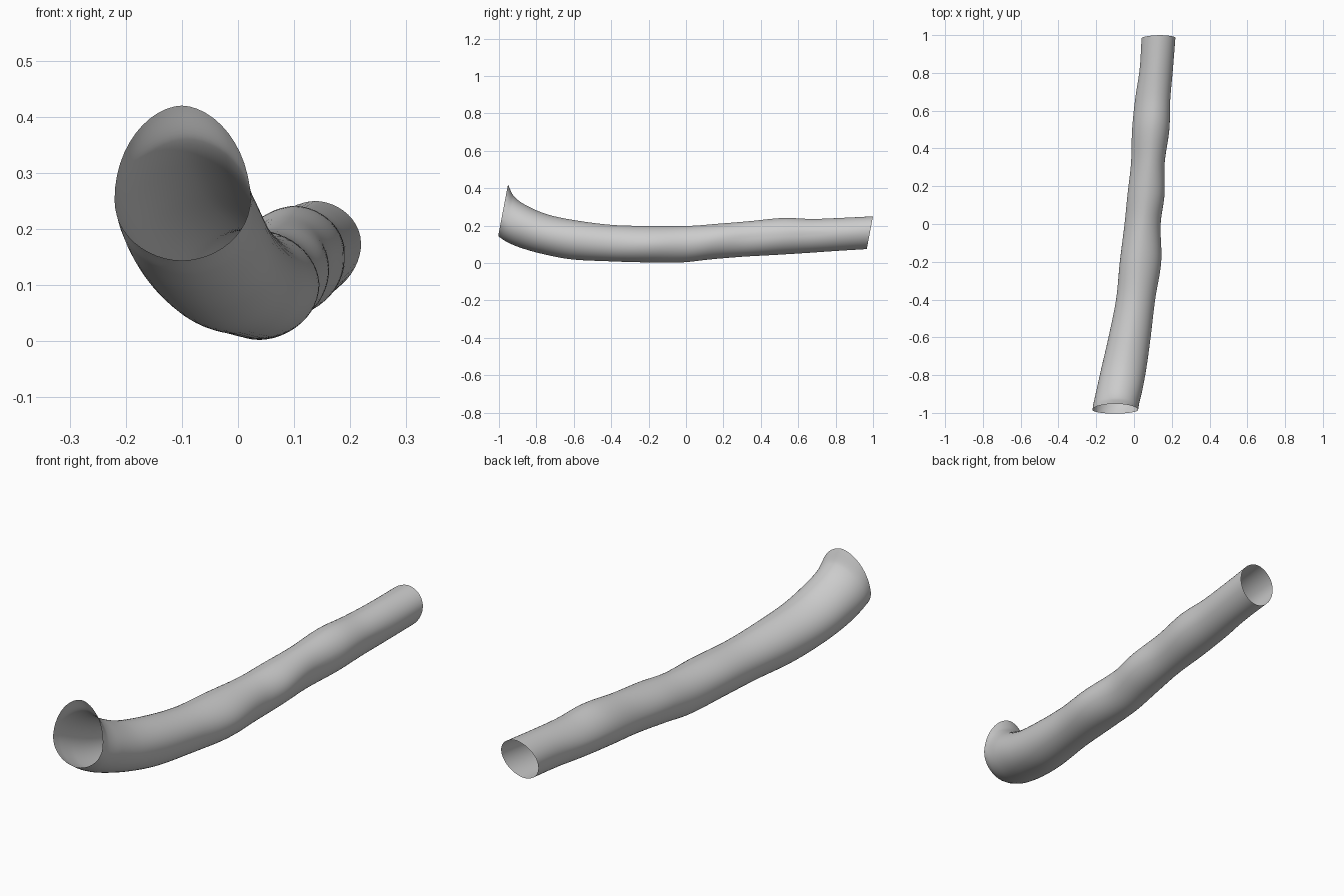
import bpy, bmesh, math

if "Cube" in bpy.data.objects:
    bpy.data.objects.remove(bpy.data.objects["Cube"])

SHEAR = 0.19     # rings lean backwards towards the top
SIDES, STEPS = 48, 8

# station: y, left x, right x, bottom z, top z, z of widest point, x of top and bottom
stations = [
    (-0.978, -0.220, 0.022, 0.144, 0.420, 0.252, -0.10, -0.10),
    (-0.945, -0.214, 0.028, 0.119, 0.360, 0.227, -0.09, -0.09),
    (-0.88, -0.199, 0.044, 0.088, 0.311, 0.198, -0.075, -0.08),
    (-0.76, -0.172, 0.066, 0.052, 0.260, 0.155, -0.05, -0.055),
    (-0.60, -0.135, 0.088, 0.021, 0.227, 0.125, -0.02, -0.025),
    (-0.40, -0.095, 0.112, 0.010, 0.203, 0.108, 0.01, 0.01),
    (-0.20, -0.075, 0.144, 0.004, 0.199, 0.102, 0.03, 0.035),
    (0.00, -0.050, 0.141, 0.004, 0.199, 0.102, 0.05, 0.04),
    (0.15, -0.035, 0.161, 0.020, 0.210, 0.118, 0.07, 0.055),
    (0.32, -0.016, 0.162, 0.034, 0.224, 0.128, 0.085, 0.07),
    (0.50, -0.010, 0.187, 0.044, 0.241, 0.140, 0.10, 0.085),
    (0.66, 0.006, 0.192, 0.054, 0.236, 0.146, 0.112, 0.095),
    (0.82, 0.030, 0.206, 0.065, 0.242, 0.155, 0.125, 0.11),
    (0.983, 0.040, 0.219, 0.075, 0.250, 0.166, 0.138, 0.12),
]


def spline(p0, p1, p2, p3, y):
    """Hermite blend between neighbouring stations at height y along the tube."""
    h = p2[0] - p1[0]
    t = (y - p1[0]) / h
    out = []
    for k in range(1, len(p1)):
        m1 = (p2[k] - p0[k]) / (p2[0] - p0[0]) * h
        m2 = (p3[k] - p1[k]) / (p3[0] - p1[0]) * h
        out.append((2*t**3 - 3*t**2 + 1) * p1[k] + (t**3 - 2*t**2 + t) * m1
                   + (3*t**2 - 2*t**3) * p2[k] + (t**3 - t**2) * m2)
    return out


def ring(bm, y, xl, xr, zb, zt, zw, xt, xb):
    """Lopsided oval made of four quarter arcs."""
    verts = []
    zc = (zb + zt) / 2
    for i in range(SIDES):
        a = 2 * math.pi * i / SIDES
        c, s = math.cos(a), math.sin(a)
        xc = xt if s >= 0 else xb
        xc = (xl + xr) / 2 + (xc - (xl + xr) / 2) * abs(s)
        half = (xr - xl) / 2
        pw = 1.1 if s >= 0 else 1.04
        x = xc + half * math.copysign(abs(c) ** pw, c)
        x = min(max(x, xl), xr)
        z = zw + s * ((zt - zw) if s >= 0 else (zw - zb))
        verts.append(bm.verts.new((x, y + SHEAR * (z - zc), z)))
    return verts


# Tube: open at both ends
bm = bmesh.new()
rings = []
n = len(stations)
for j in range(n - 1):
    p = [stations[max(j - 1, 0)], stations[j], stations[j + 1], stations[min(j + 2, n - 1)]]
    for k in range(STEPS + (j == n - 2)):
        y = p[1][0] + (p[2][0] - p[1][0]) * k / STEPS
        rings.append(ring(bm, y, *spline(*p, y)))
for a, b in zip(rings, rings[1:]):
    for i in range(SIDES):
        m = (i + 1) % SIDES
        f = bm.faces.new((a[i], a[m], b[m], b[i]))
        f.smooth = True
bm.normal_update()
mid = bm.faces[:][0]
if mid.normal.x < 0:
    bmesh.ops.reverse_faces(bm, faces=bm.faces[:])

mesh = bpy.data.meshes.new("bent_tube")
bm.to_mesh(mesh)
bm.free()
tube = bpy.data.objects.new("bent_tube", mesh)
bpy.context.collection.objects.link(tube)
